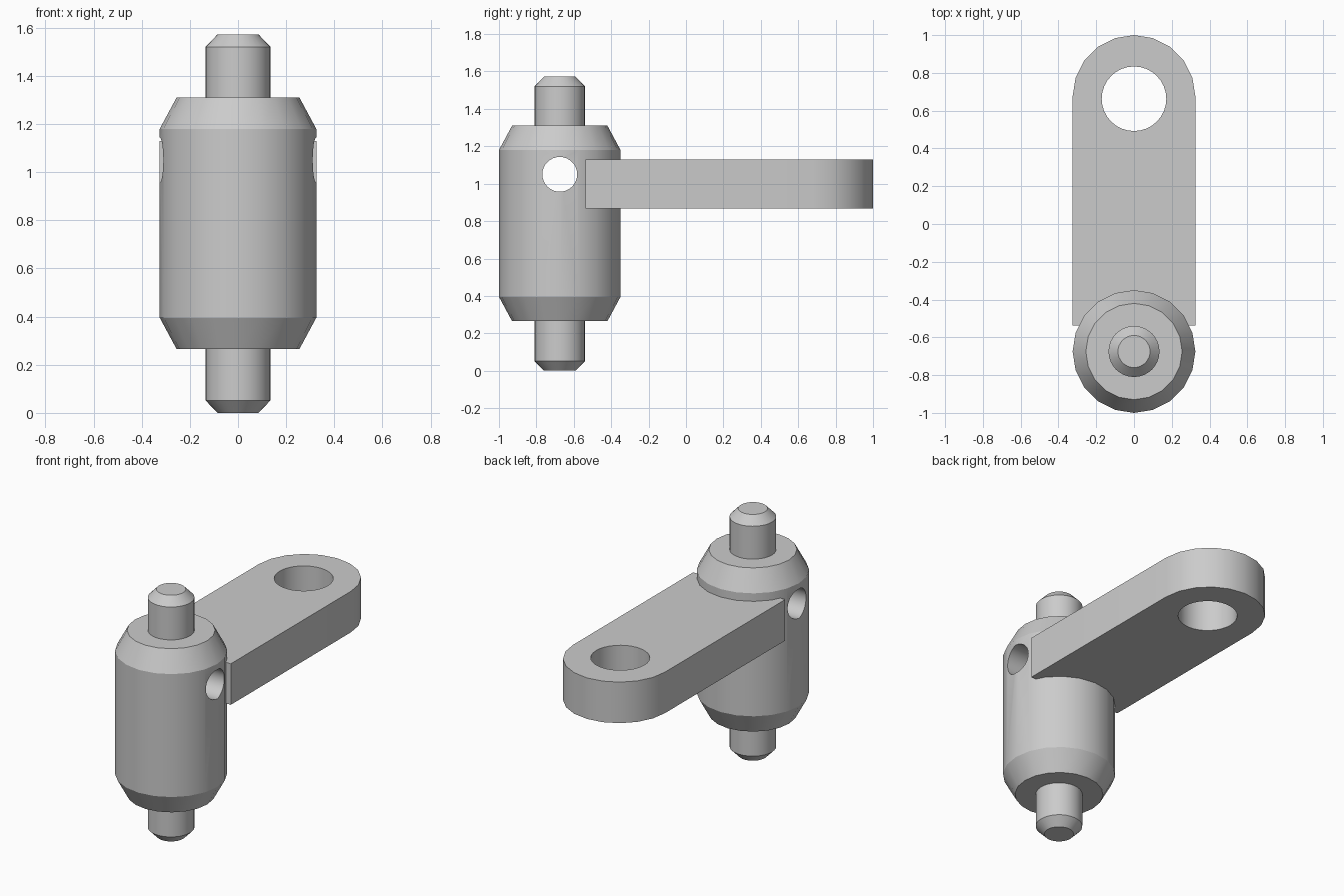
import bpy, bmesh, math
from mathutils import Matrix

cube = bpy.data.objects.get("Cube")
if cube:
    bpy.data.objects.remove(cube, do_unlink=True)

steel = bpy.data.materials.new("plain grey")
steel.use_nodes = True
grey = (0.6, 0.6, 0.6, 1)
steel.diffuse_color = grey
steel.node_tree.nodes["Principled BSDF"].inputs["Base Color"].default_value = grey

R = 0.325          # body radius and half width of the arm
AXIS_Y = R - 1     # body axis
EYE_Y = 1 - R      # centre of the rounded arm end


def add_object(name, bm):
    bmesh.ops.recalc_face_normals(bm, faces=bm.faces)
    mesh = bpy.data.meshes.new(name)
    bm.to_mesh(mesh)
    bm.free()
    mesh.materials.append(steel)
    obj = bpy.data.objects.new(name, mesh)
    bpy.context.collection.objects.link(obj)
    return obj


def lathe(name, profile, sides):
    """Closed solid of revolution from (radius, z) pairs."""
    bm = bmesh.new()
    rings = []
    for r, z in profile:
        angles = [2 * math.pi * i / sides for i in range(sides)]
        rings.append([bm.verts.new((r * math.cos(a), AXIS_Y + r * math.sin(a), z)) for a in angles])
    for low, high in zip(rings, rings[1:]):
        for i in range(sides):
            j = (i + 1) % sides
            bm.faces.new((low[i], low[j], high[j], high[i]))
    bm.faces.new(rings[0][::-1])
    bm.faces.new(rings[-1])
    return add_object(name, bm)


def drill(target, name, radius, matrix):
    bm = bmesh.new()
    bmesh.ops.create_cone(bm, cap_ends=True, segments=32, radius1=radius,
                          radius2=radius, depth=1, matrix=matrix)
    cutter = add_object(name, bm)
    cutter.hide_render = True
    mod = target.modifiers.new("hole", 'BOOLEAN')
    mod.operation = 'DIFFERENCE'
    mod.solver = 'EXACT'
    mod.object = cutter
    bpy.context.view_layer.objects.active = target
    bpy.ops.object.modifier_apply(modifier=mod.name)
    bpy.data.objects.remove(cutter, do_unlink=True)


# Chamfered body with a cross hole
body = lathe("body", [(0.255, 0.265), (R, 0.395), (R, 1.18), (0.255, 1.31)], 20)
drill(body, "cross_hole_cutter", 0.093,
      Matrix.Translation((0, AXIS_Y, 1.05)) @ Matrix.Rotation(math.pi / 2, 4, 'Y'))

# Chamfered pin ends
lower_pin = lathe("lower_pin", [(0.085, 0), (0.135, 0.052), (0.135, 0.28)], 32)
upper_pin = lathe("upper_pin", [(0.135, 1.295), (0.135, 1.52), (0.085, 1.572)], 32)

# Flat arm with a rounded end and an eye
bm = bmesh.new()
outline = [(-R, -0.537), (R, -0.537)]
outline += [(R * math.cos(math.pi * i / 10), EYE_Y + R * math.sin(math.pi * i / 10)) for i in range(11)]
base = bm.faces.new([bm.verts.new((x, y, 0.867)) for x, y in outline])
top = bmesh.ops.extrude_face_region(bm, geom=[base])["geom"]
bmesh.ops.translate(bm, vec=(0, 0, 0.262), verts=[v for v in top if isinstance(v, bmesh.types.BMVert)])
arm = add_object("arm", bm)
drill(arm, "eye_cutter", 0.171, Matrix.Translation((0, 0.663, 1)))

# Smooth round walls, crisp chamfer edges
for obj in (body, lower_pin, upper_pin, arm):
    bpy.ops.object.select_all(action='DESELECT')
    obj.select_set(True)
    bpy.context.view_layer.objects.active = obj
    bpy.ops.object.shade_smooth_by_angle(angle=math.radians(25))
